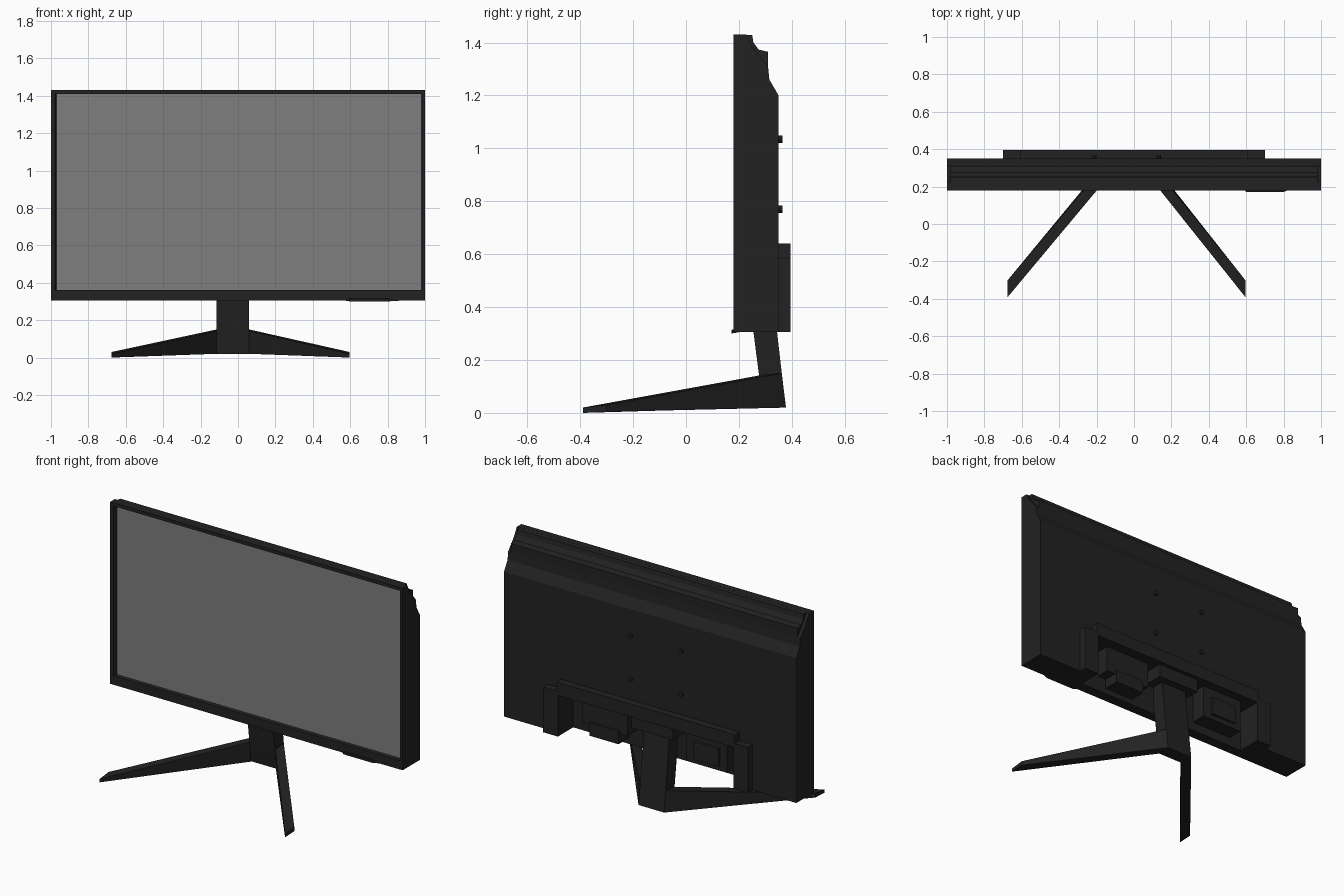
import bpy, bmesh
from mathutils import Vector

if "Cube" in bpy.data.objects:
    bpy.data.objects.remove(bpy.data.objects["Cube"])


def material(name, v):
    m = bpy.data.materials.new(name)
    m.diffuse_color = (v, v, v, 1)
    m.use_nodes = True
    m.node_tree.nodes["Principled BSDF"].inputs["Base Color"].default_value = m.diffuse_color
    return m


DARK = material("dark_plastic", 0.016)
GREY = material("screen_grey", 0.21)


def loft(name, a, b, mat=DARK):
    """Solid between two matching loops of points."""
    bm = bmesh.new()
    va = [bm.verts.new(p) for p in a]
    vb = [bm.verts.new(p) for p in b]
    n = len(va)
    bm.faces.new(va)
    bm.faces.new(vb[::-1])
    for i in range(n):
        j = (i + 1) % n
        bm.faces.new((va[j], va[i], vb[i], vb[j]))
    bmesh.ops.recalc_face_normals(bm, faces=bm.faces)
    me = bpy.data.meshes.new(name)
    bm.to_mesh(me)
    bm.free()
    ob = bpy.data.objects.new(name, me)
    me.materials.append(mat)
    bpy.context.collection.objects.link(ob)
    return ob


def extrude_x(name, profile, x0, x1):
    return loft(name, [(x0, y, z) for y, z in profile], [(x1, y, z) for y, z in profile])


def rect(x0, x1, z0, z1, y):
    return [(x0, y, z0), (x1, y, z0), (x1, y, z1), (x0, y, z1)]


def box(name, x0, x1, y0, y1, z0, z1, mat=DARK):
    return loft(name, rect(x0, x1, z0, z1, y0), rect(x0, x1, z0, z1, y1), mat)


def cut(ob, cutter):
    mod = ob.modifiers.new("cut", 'BOOLEAN')
    mod.object = cutter
    mod.operation = 'DIFFERENCE'
    mod.solver = 'EXACT'
    bpy.context.view_layer.objects.active = ob
    bpy.ops.object.modifier_apply(modifier=mod.name)
    bpy.data.objects.remove(cutter)


# Display casing, with screen recess and rear connector bay
casing = extrude_x("casing", [(0.18, 0.305), (0.35, 0.305), (0.35, 1.20), (0.315, 1.26),
                              (0.31, 1.31), (0.26, 1.37), (0.25, 1.385), (0.225, 1.43), (0.18, 1.43)], -1, 1)
cut(casing, loft("recess_cutter", rect(-0.988, 0.988, 0.358, 1.412, 0.15),
                 rect(-0.97, 0.98, 0.362, 1.408, 0.205)))
cut(casing, box("bay_cutter", -0.6, 0.6, 0.245, 0.5, 0.2, 0.56))

# Ridge along the top rear edge, stopping short of the ends
extrude_x("top_ridge", [(0.22, 1.35), (0.22, 1.43), (0.25, 1.428), (0.255, 1.40),
                        (0.275, 1.373), (0.31, 1.365), (0.31, 1.31)], -0.98, 0.98)

# Screen panel
box("screen", -0.972, 0.982, 0.203, 0.212, 0.358, 1.412, GREY)

# Control bump under the front edge
loft("control_bump", rect(0.57, 0.88, 0.305, 0.318, 0.20), rect(0.60, 0.80, 0.300, 0.314, 0.172))

# Rear housing around the connector bay
box("housing_top", -0.61, 0.61, 0.34, 0.395, 0.56, 0.64)
for s, side in ((-1, "left"), (1, "right")):
    x0, x1 = sorted((0.6 * s, 0.7 * s))
    box("housing_end_" + side, x0, x1, 0.34, 0.395, 0.305, 0.585)

# Connector blocks inside the bay
box("connector_block_right", 0.17, 0.48, 0.24, 0.33, 0.40, 0.56)
box("connector_strip_right", 0.22, 0.42, 0.24, 0.345, 0.34, 0.42)
box("connector_block_left", -0.52, -0.24, 0.24, 0.34, 0.36, 0.56)
box("connector_panel_left", -0.47, -0.30, 0.33, 0.355, 0.39, 0.50)
box("stand_mount", -0.17, 0.115, 0.24, 0.37, 0.48, 0.565)

# Sloping stand neck
NX0, NX1 = -0.115, 0.06
extrude_x("neck", [(0.292, 0.02), (0.378, 0.02), (0.362, 0.15), (0.322, 0.50),
                   (0.23, 0.50), (0.275, 0.15)], NX0, NX1)

# Tapered legs splaying forward
for root, tip, side in ((NX0, -0.675, "left"), (NX1, 0.595, "right")):
    loft("leg_" + side,
         [(root, 0.378, 0.02), (root, 0.285, 0.02), (root, 0.28, 0.142), (root, 0.362, 0.15)],
         [(tip, -0.30, 0.004), (tip, -0.39, 0.0), (tip, -0.39, 0.02), (tip, -0.30, 0.03)])

# Mounting screws
for x in (-0.215, 0.13):
    for z in (0.77, 1.035):
        bpy.ops.mesh.primitive_cylinder_add(vertices=10, radius=0.014, depth=0.03,
                                            location=(x, 0.35, z), rotation=(1.5708, 0, 0))
        bpy.context.object.name = "mount_screw"
        bpy.context.object.data.materials.append(DARK)
